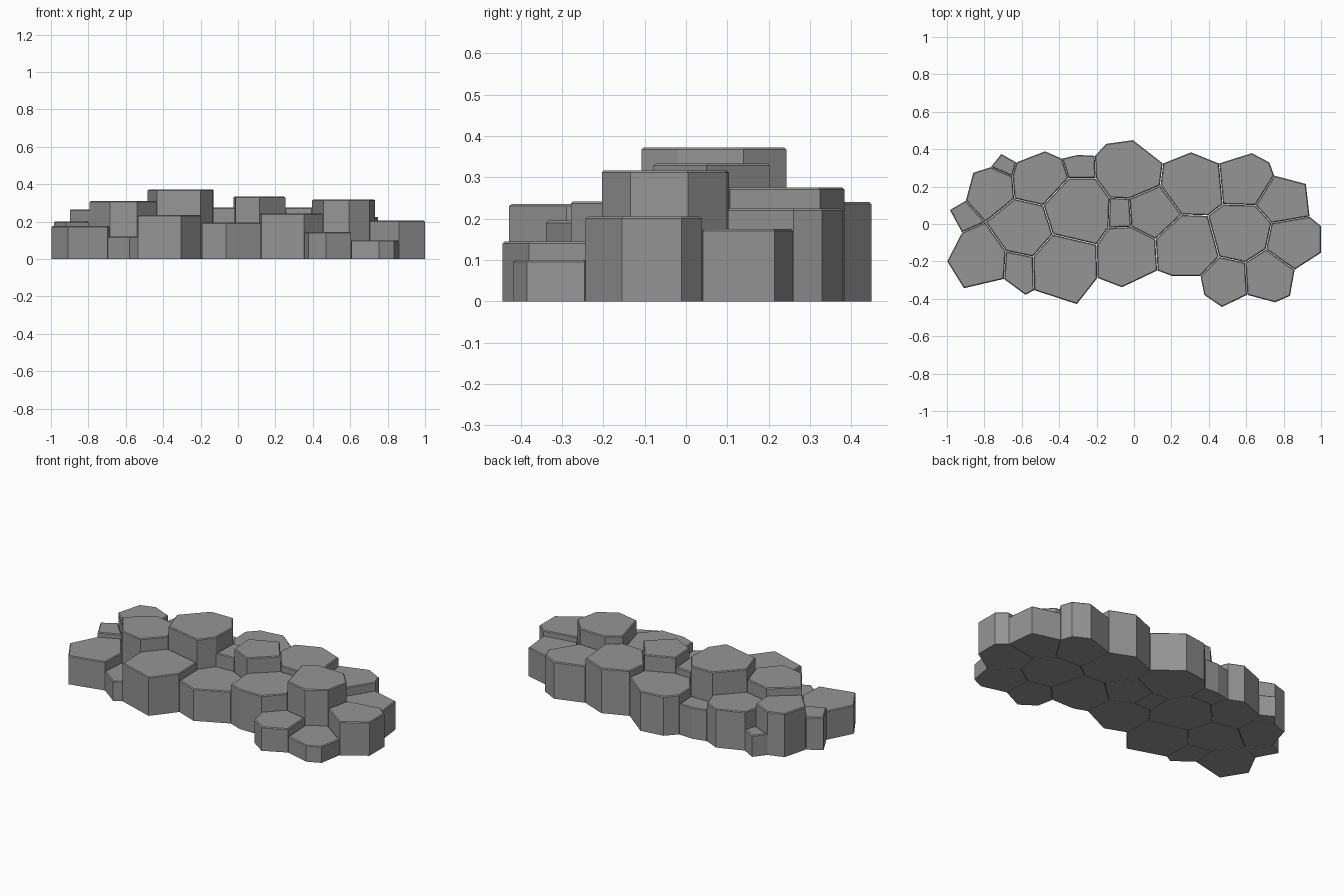
import bpy
import bmesh
from mathutils import Vector

cube = bpy.data.objects.get("Cube")
if cube:
    bpy.data.objects.remove(cube, do_unlink=True)

JOINT_GAP = .01     # each column shrinks by this share towards its centre
EDGE_BEVEL = .005   # worn edge around each top

# One grey stone material
stone = bpy.data.materials.new("grey_stone")
stone.use_nodes = True
grey = (.3, .3, .3, 1)
stone.diffuse_color = grey
shader = stone.node_tree.nodes["Principled BSDF"]
shader.inputs["Base Color"].default_value = grey
shader.inputs["Roughness"].default_value = .9

corners = {}


def add_corners(names, points):
    """Name the plan corners, one letter for each point."""
    corners.update(zip(names, points))


# Outer rim, left end and along the back
add_corners("ABCDEFGHIJKLM", [
    (-1, -.2), (-.92, -.045), (-.985, .075), (-.9, .125), (-.86, .275),
    (-.765, .305), (-.71, .375), (-.63, .33), (-.475, .39), (-.385, .35),
    (-.3, .37), (-.21, .365), (-.15, .43)])
add_corners("NOPQRSTUVWXYZ", [
    (-.005, .45), (.155, .325), (.305, .385), (.455, .325), (.63, .38),
    (.725, .33), (.75, .26), (.92, .215), (.94, .04), (1, -.01),
    (1, -.155), (.86, -.245), (.835, -.385)])

# Outer rim, along the front from right to left
add_corners("abcdefghijklmn", [
    (.755, -.42), (.605, -.38), (.47, -.445), (.375, -.38), (.355, -.28),
    (.205, -.28), (.125, -.25), (-.065, -.34), (-.195, -.29), (-.305, -.43),
    (-.535, -.355), (-.58, -.38), (-.695, -.295), (-.91, -.345)])

# Inner joints where three columns meet
add_corners("opqrstuvwxyz", [
    (-.795, .01), (-.64, .135), (-.65, .255), (-.685, -.145), (-.54, -.175),
    (-.435, -.055), (-.485, .1), (-.35, .245), (-.205, .245), (-.13, .14),
    (-.135, -.02), (-.2, -.11)])
add_corners("αβγδεζηθικλμ", [
    (-.025, .135), (-.015, -.015), (.115, -.08), (.255, .05), (.14, .205),
    (.395, .045), (.475, .105), (.65, .1), (.735, .005), (.705, -.135),
    (.595, -.205), (.455, -.175)])


def column(name, outline, height):
    """Raise one flat-topped stone column from its plan outline."""
    points = [Vector((*corners[letter], 0)) for letter in outline]
    centre = sum(points, Vector()) / len(points)
    bm = bmesh.new()
    base = bm.faces.new([bm.verts.new(p.lerp(centre, JOINT_GAP)) for p in points])
    raised = bmesh.ops.extrude_face_region(bm, geom=[base], use_keep_orig=True)
    top_verts = [v for v in raised["geom"] if isinstance(v, bmesh.types.BMVert)]
    top_edges = [e for e in raised["geom"] if isinstance(e, bmesh.types.BMEdge)]
    bmesh.ops.translate(bm, verts=top_verts, vec=(0, 0, height))
    bmesh.ops.recalc_face_normals(bm, faces=bm.faces)
    bmesh.ops.bevel(bm, geom=top_edges, offset=EDGE_BEVEL, segments=1,
                    affect='EDGES', clamp_overlap=True)
    mesh = bpy.data.meshes.new(name)
    bm.to_mesh(mesh)
    bm.free()
    mesh.materials.append(stone)
    obj = bpy.data.objects.new(name, mesh)
    bpy.context.collection.objects.link(obj)


# Right end of the model (-x)
column("column_end_front", "ABormn", .175)
column("column_end_small", "BCDo", .2)
column("column_end_back", "DEFqpo", .265)
column("column_back_stub", "FGHq", .13)
column("column_inner_wide", "oputsr", .31)
column("column_front_stub", "rsklm", .12)

# Middle, back to front
column("column_back_wide", "HIJvupq", .235)
column("column_back_narrow", "JKLwv", .19)
column("column_back_peak", "LMNOεαxw", .24)
column("column_tallest", "uvwxyzt", .372)
column("column_centre_small", "xαβy", .275)
column("column_centre_tall", "αεδγβ", .333)
column("column_front_wide", "tzijks", .235)
column("column_front_low", "zyβγghi", .195)
column("column_front_middle", "γδζμefg", .242)

# Left end of the model (+x)
column("column_back_left", "OPQηζδε", .275)
column("column_back_left_outer", "QRSTθη", .225)
column("column_left_tall", "ζηθικλμ", .317)
column("column_left_back_end", "TUVιθ", .175)
column("column_left_end", "ιVWXYκ", .205)
column("column_left_front_low", "κYZabλ", .1)
column("column_left_front_step", "μλbcde", .145)
